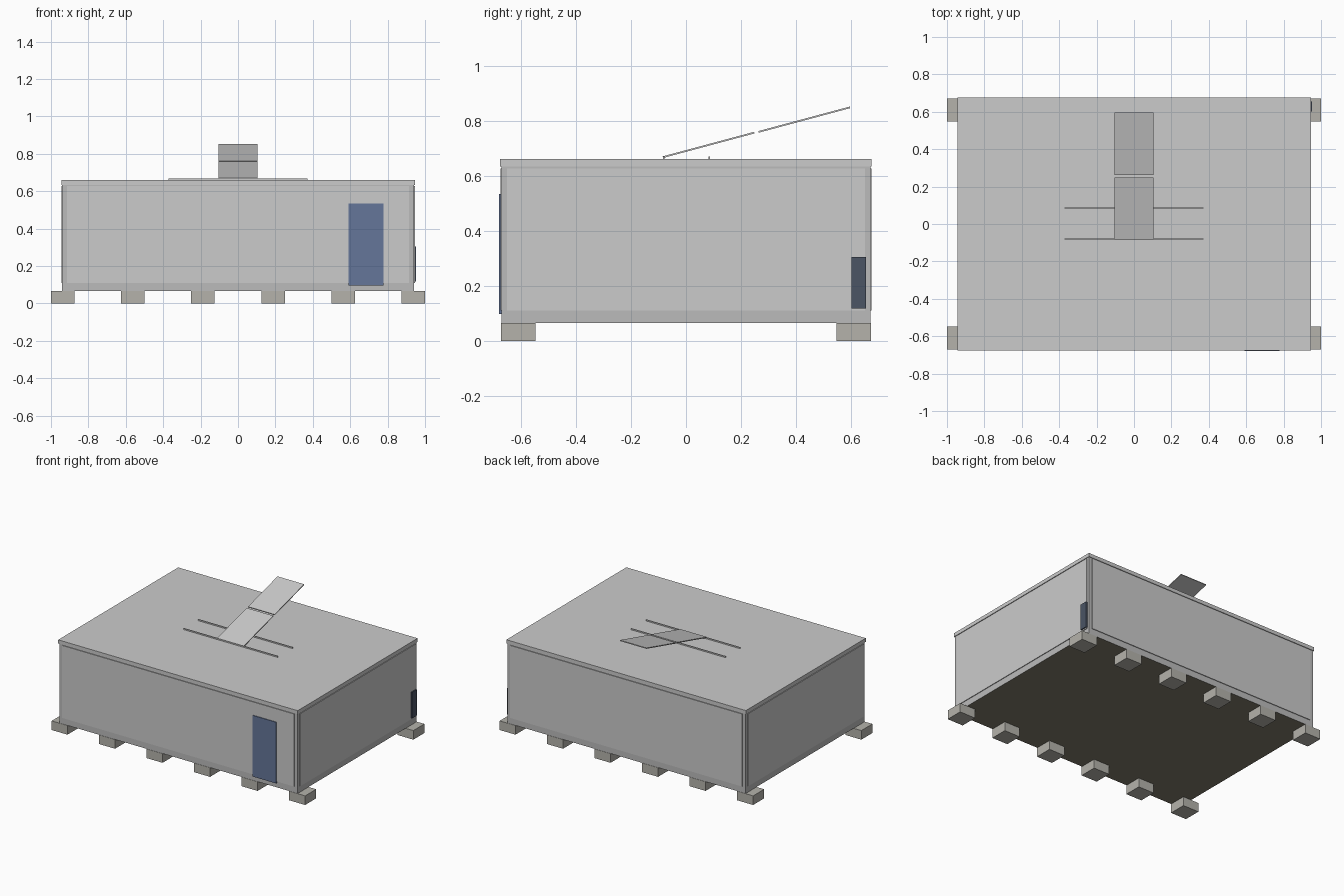
import bpy, math

if "Cube" in bpy.data.objects:
    bpy.data.objects.remove(bpy.data.objects["Cube"])


def material(name, rgb):
    m = bpy.data.materials.new(name)
    m.diffuse_color = (*rgb, 1)
    m.use_nodes = True
    m.node_tree.nodes["Principled BSDF"].inputs["Base Color"].default_value = m.diffuse_color
    return m


blue = material("door_blue", (0.13, 0.18, 0.32))
dark = material("dark_blue", (0.07, 0.09, 0.13))
tan = material("concrete", (0.46, 0.45, 0.41))
brown = material("floor_brown", (0.22, 0.2, 0.15))


def box(name, x, y, z, mat=None):
    """Box from min/max pairs on each axis."""
    bpy.ops.mesh.primitive_cube_add(size=1, location=[(a + b) / 2 for a, b in (x, y, z)])
    o = bpy.context.object
    o.name = name
    o.scale = [b - a for a, b in (x, y, z)]
    bpy.ops.object.transform_apply(location=False, rotation=False, scale=True)
    if mat:
        o.data.materials.append(mat)
    return o


# Footing blocks along both long sides
for i in range(6):
    x0 = -1 + i * 0.375
    for s in (-1, 1):
        box("footing", (x0, x0 + 0.125), sorted((s * 0.548, s * 0.672)), (0, 0.065), tan)

# Shelter body, with the underside coloured
body = box("shelter_body", (-0.94, 0.94), (-0.67, 0.67), (0.065, 0.636))
body.data.materials.append(material("wall_grey", (0.5, 0.5, 0.5)))
body.data.materials.append(brown)
for p in body.data.polygons:
    p.material_index = 1 if p.normal.z < -0.5 else 0

# Roof cap
box("roof_cap", (-0.945, 0.945), (-0.677, 0.675), (0.634, 0.66))

# Raised wall panels on the four sides
for s in (-1, 1):
    box("end_panel", sorted((s * 0.935, s * 0.945)), (-0.65, 0.65), (0.11, 0.627))
    box("long_panel", (-0.915, 0.915), sorted((s * 0.665, s * 0.675)), (0.11, 0.627))

# Door on the front and equipment box on the right end
box("door", (0.592, 0.777), (-0.68, -0.668), (0.097, 0.533), blue)
box("wall_unit", (0.94, 0.953), (0.602, 0.655), (0.118, 0.305), dark)

# Roof rails
for y in (-0.081, 0.085):
    box("roof_rail", (-0.372, 0.372), (y - 0.003, y + 0.003), (0.659, 0.669))

# Two tilted roof panels in a line
tilt = math.atan2(0.183, 0.682)
for y, z in ((0.082, 0.712), (0.43, 0.804)):
    o = box("tilted_panel", (-0.105, 0.105), (-0.172, 0.172), (-0.003, 0.003))
    o.location = (0, y, z)
    o.rotation_euler.x = tilt
